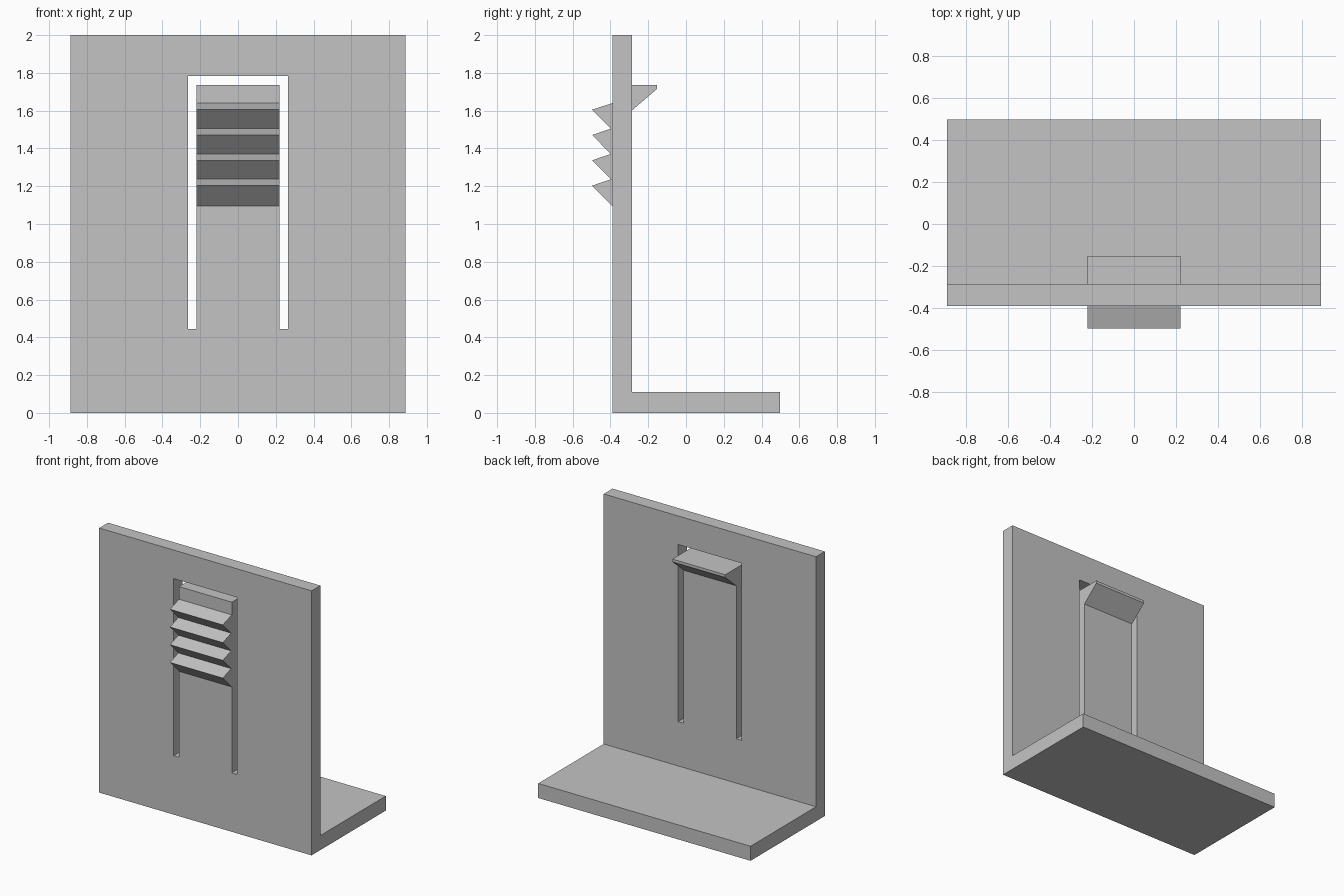
import bpy
import bmesh
from mathutils import Vector

cube = bpy.data.objects.get("Cube")
if cube:
    bpy.data.objects.remove(cube, do_unlink=True)

grey = bpy.data.materials.new("plain grey")
grey.use_nodes = True
grey.diffuse_color = (0.55, 0.55, 0.55, 1)
grey.node_tree.nodes["Principled BSDF"].inputs["Base Color"].default_value = (0.55, 0.55, 0.55, 1)


def extrude_profile(name, points, start, end):
    """Extrude a closed 3D outline from offset start to offset end."""
    start, end = Vector(start), Vector(end)
    bm = bmesh.new()
    face = bm.faces.new([bm.verts.new(Vector(p) + start) for p in points])
    extruded = bmesh.ops.extrude_face_region(bm, geom=[face], use_keep_orig=True)
    moved = [g for g in extruded["geom"] if isinstance(g, bmesh.types.BMVert)]
    bmesh.ops.translate(bm, verts=moved, vec=end - start)
    bmesh.ops.recalc_face_normals(bm, faces=bm.faces)
    mesh = bpy.data.meshes.new(name)
    bm.to_mesh(mesh)
    bm.free()
    mesh.materials.append(grey)
    obj = bpy.data.objects.new(name, mesh)
    bpy.context.collection.objects.link(obj)
    return obj


def side_profile(name, yz, half_width):
    return extrude_profile(name, [(0, y, z) for y, z in yz],
                           (-half_width, 0, 0), (half_width, 0, 0))


FRONT, BACK = -0.39, -0.285
TONGUE, SLOT = 0.221, 0.265
TONGUE_TOP = 1.736

# L-shaped bracket: upright panel and foot
bracket = side_profile("bracket", [
    (FRONT, 0), (0.497, 0), (0.497, 0.11), (BACK, 0.11), (BACK, 2), (FRONT, 2)], 0.888)

# Arch-shaped slot that frees the spring tongue
arch = [(-SLOT, 0.445), (-TONGUE, 0.445), (-TONGUE, TONGUE_TOP), (TONGUE, TONGUE_TOP),
        (TONGUE, 0.445), (SLOT, 0.445), (SLOT, 1.784), (-SLOT, 1.784)]
cutter = extrude_profile("slot_cutter", [(x, 0, z) for x, z in arch],
                         (0, FRONT - 0.1, 0), (0, BACK + 0.1, 0))
cutter.hide_render = True
cutter.hide_set(True)
cut = bracket.modifiers.new("slot", "BOOLEAN")
cut.operation = "DIFFERENCE"
cut.solver = "EXACT"
cut.object = cutter

# Saw-tooth finger grip on the front of the tongue
teeth = [(FRONT, 1.64)]
for i in range(4):
    tip = 1.605 - 0.134 * i
    teeth += [(-0.497, tip), (-0.398, tip - 0.1)]
teeth[-1] = (FRONT, 1.095)
side_profile("finger_grip", teeth, TONGUE)

# Latch hook on the back of the tongue
side_profile("latch_hook", [(BACK, TONGUE_TOP), (-0.153, TONGUE_TOP),
                            (-0.153, 1.715), (BACK, 1.602)], TONGUE)
